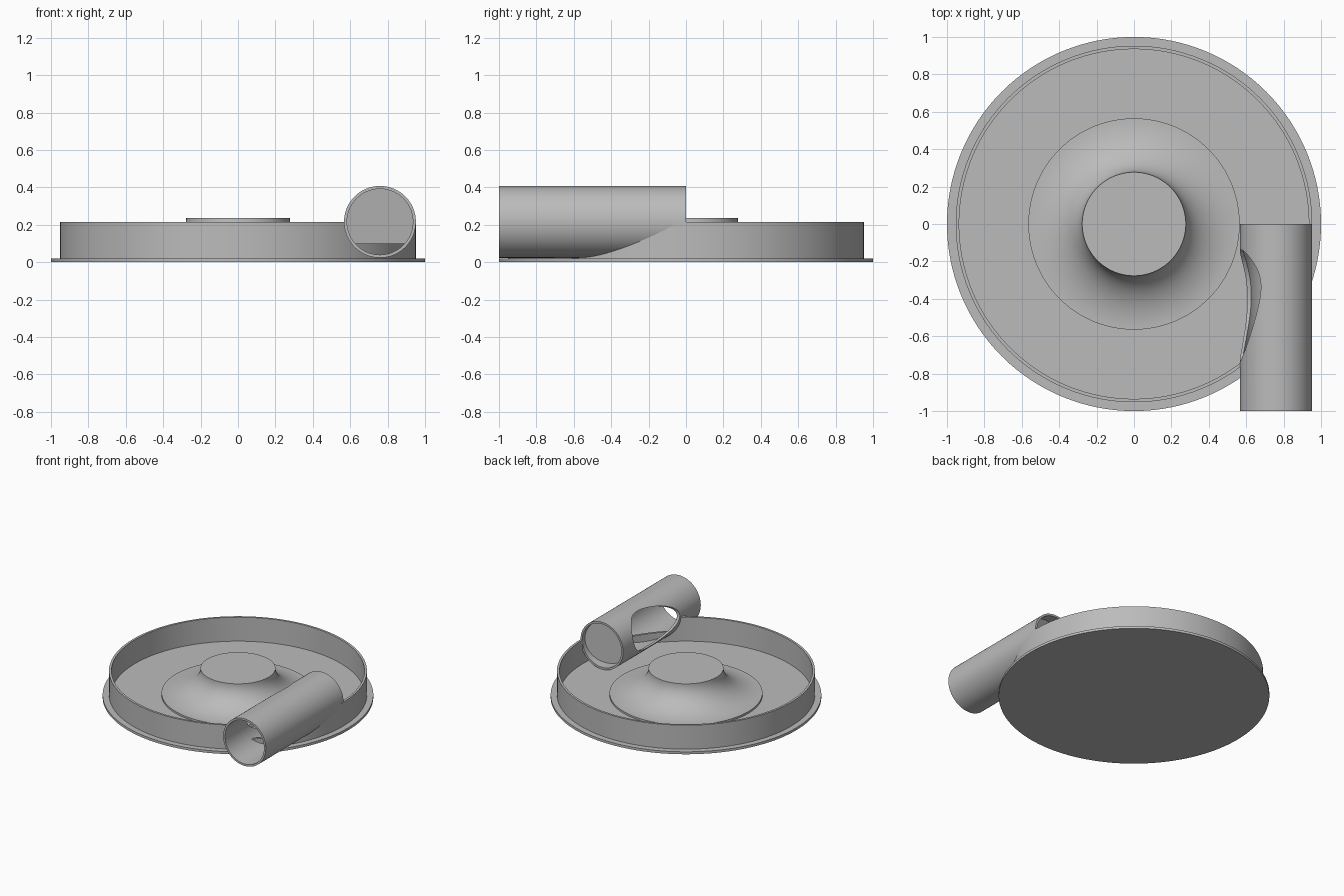
import bpy, bmesh, math
from mathutils import Matrix, Vector

cube = bpy.data.objects.get("Cube")
if cube:
    bpy.data.objects.remove(cube)

grey = bpy.data.materials.new("plain grey")
grey.use_nodes = True
grey.diffuse_color = (0.5, 0.5, 0.5, 1)
grey.node_tree.nodes["Principled BSDF"].inputs["Base Color"].default_value = (0.5, 0.5, 0.5, 1)


def finish(name, bm):
    bmesh.ops.recalc_face_normals(bm, faces=bm.faces)
    mesh = bpy.data.meshes.new(name)
    bm.to_mesh(mesh)
    bm.free()
    mesh.materials.append(grey)
    obj = bpy.data.objects.new(name, mesh)
    bpy.context.collection.objects.link(obj)
    return obj


def lathe(name, profile, closed=False, matrix=Matrix(), steps=128):
    """Spin an (r, z) profile about z, then place it with a matrix."""
    bm = bmesh.new()
    verts = [bm.verts.new((r, 0, z)) for r, z in profile]
    pairs = list(zip(verts, verts[1:]))
    if closed:
        pairs.append((verts[-1], verts[0]))
    edges = [bm.edges.new(p) for p in pairs]
    bmesh.ops.spin(bm, geom=verts + edges, cent=(0, 0, 0), axis=(0, 0, 1),
                   angle=math.tau, steps=steps)
    bmesh.ops.remove_doubles(bm, verts=bm.verts, dist=1e-5)
    bm.transform(matrix)
    return finish(name, bm)


def cylinder(name, radius, length, matrix, floor=None):
    """Solid cylinder; floor flattens everything below that height."""
    bm = bmesh.new()
    bmesh.ops.create_cone(bm, cap_ends=True, segments=96, radius1=radius,
                          radius2=radius, depth=length, matrix=matrix)
    if floor is not None:
        geom = bm.verts[:] + bm.edges[:] + bm.faces[:]
        cut = bmesh.ops.bisect_plane(bm, geom=geom, plane_co=(0, 0, floor),
                                     plane_no=(0, 0, -1), clear_outer=True)
        rim = [e for e in cut["geom_cut"] if isinstance(e, bmesh.types.BMEdge)]
        bmesh.ops.holes_fill(bm, edges=rim)
    return finish(name, bm)


def activate(obj):
    bpy.ops.object.select_all(action='DESELECT')
    obj.select_set(True)
    bpy.context.view_layer.objects.active = obj


def cut(obj, cutter):
    cutter.hide_render = True
    mod = obj.modifiers.new("cut", 'BOOLEAN')
    mod.operation, mod.solver, mod.object = 'DIFFERENCE', 'EXACT', cutter
    activate(obj)
    bpy.ops.object.modifier_apply(modifier=mod.name)
    bpy.data.objects.remove(cutter)


# Round base plate
PLATE = 0.02
plate = lathe("base_plate", [(0, 0), (1, 0), (1, PLATE), (0, PLATE)])

# Upright ring wall
wall = lathe("ring_wall", [(0.935, 0.015), (0.953, 0.015), (0.953, 0.215), (0.935, 0.215)],
             closed=True)

# Flared hub with a concave quarter curve
R_TOP, R_RIM, Z_TOP, Z_RIM = 0.277, 0.565, 0.237, 0.035
hub_profile = [(0, Z_TOP)]
for i in range(25):
    t = math.pi / 2 * i / 24
    hub_profile.append((R_RIM - (R_RIM - R_TOP) * math.cos(t),
                        Z_TOP - (Z_TOP - Z_RIM) * math.sin(t)))
hub_profile += [(R_RIM, 0.015), (0, 0.015)]
hub = lathe("flared_hub", hub_profile)

# Tangential pipe, running from the front to the middle
PIPE = Vector((0.759, -0.5, 0.216))
R_OUT, R_IN = 0.192, 0.176
lay_down = Matrix.Translation(PIPE) @ Matrix.Rotation(math.pi / 2, 4, 'X')
pipe = lathe("side_pipe", [(R_IN, -0.5), (R_OUT, -0.5), (R_OUT, 0.5), (R_IN, 0.5)],
             closed=True, matrix=lay_down)

# Lower the ring wall where the pipe bore crosses it
cut(wall, cylinder("bore_cutter", R_IN, 1.0, lay_down, floor=0.10))

# Slanted opening in the inner side of the pipe
tip = Vector((0.73, -0.29, 0.245))
heading = Vector((1, 0.9, 0)).normalized()
length = 0.6
turn = heading.to_track_quat('Z', 'Y').to_matrix().to_4x4()
squash = Matrix.Translation((0, 0, tip.z)) @ Matrix.Diagonal((1, 1, 0.66, 1)) \
    @ Matrix.Translation((0, 0, -tip.z))
place = squash @ Matrix.Translation(tip - heading * length / 2) @ turn
cut(pipe, cylinder("opening_cutter", 0.22, length, place))

# Slanted baffle that closes the bore behind the opening
bm = bmesh.new()
bmesh.ops.create_cone(bm, cap_ends=True, segments=64, radius1=R_IN + 0.005,
                      radius2=R_IN + 0.005, depth=0.006, matrix=lay_down)
for v in bm.verts:
    v.co.y += 0.41 + 0.3 * (v.co.x - PIPE.x)
baffle = finish("bore_baffle", bm)
cut(wall, cylinder("baffle_clearance", R_IN, 0.001, Matrix.Translation((0, 0, 2))))

for obj in (plate, wall, hub, pipe, baffle):
    activate(obj)
    bpy.ops.object.shade_smooth_by_angle(angle=math.radians(30))
